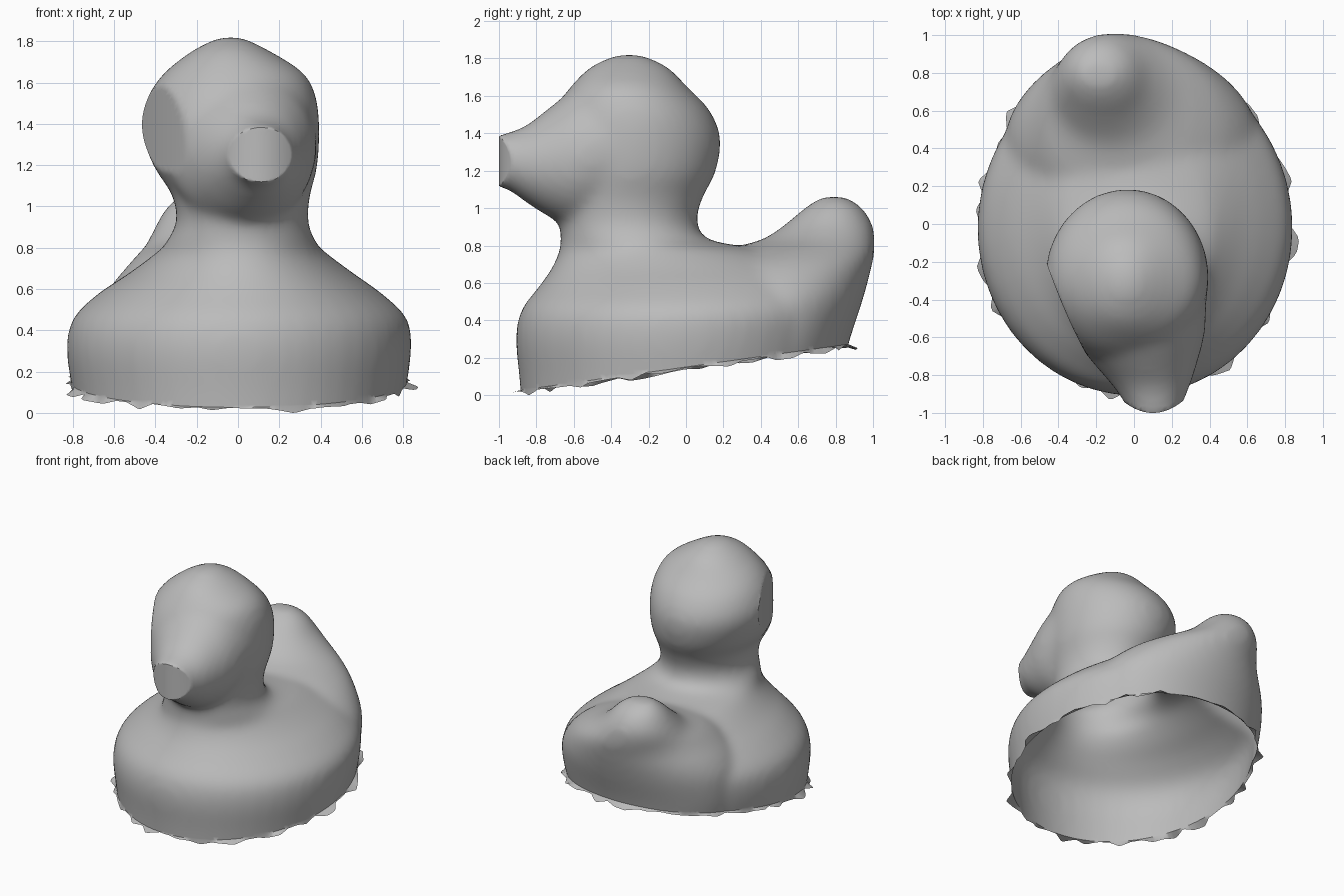
import bpy, bmesh, math, random
from mathutils import Vector

random.seed(4)
if "Cube" in bpy.data.objects:
    bpy.data.objects.remove(bpy.data.objects["Cube"])

grey = bpy.data.materials.new("plain grey")
grey.use_nodes = True
grey.diffuse_color = (0.5, 0.5, 0.5, 1)
grey.node_tree.nodes["Principled BSDF"].inputs["Base Color"].default_value = (0.5, 0.5, 0.5, 1)


def spline(rows, steps=4):
    """Catmull-Rom curve through rows of numbers."""
    out = []
    for i in range(len(rows) - 1):
        a, b, c, d = (Vector(rows[min(max(i + k, 0), len(rows) - 1)]) for k in (-1, 0, 1, 2))
        for s in range(steps):
            t = s / steps
            out.append(b + (c - a) * t / 2 + (a * 2 - b * 5 + c * 4 - d) * t * t / 2
                       + (b * 3 - a - c * 3 + d) * t ** 3 / 2)
    return out + [Vector(rows[-1])]


def loft(bm, rows, place, sides=48):
    """Closed skin over oval rings given as (station, u0, u1, v0, v1)."""
    rings = []
    for s, u0, u1, v0, v1 in spline(rows):
        ring = []
        for k in range(sides):
            a = math.tau * k / sides
            u = (u0 + u1) / 2 + (u1 - u0) / 2 * math.cos(a)
            v = (v0 + v1) / 2 + (v1 - v0) / 2 * math.sin(a)
            ring.append(bm.verts.new(place(s, u, v)))
        rings.append(ring)
    for p, q in zip(rings, rings[1:]):
        for k in range(sides):
            n = (k + 1) % sides
            bm.faces.new((p[k], p[n], q[n], q[k]))
    bm.faces.new(rings[0][::-1])
    bm.faces.new(rings[-1])


bm = bmesh.new()
upright = lambda s, u, v: (u, v, s)
forward = lambda s, u, v: (u, s, v)

# Body, neck and head: height, x range, y range
loft(bm, [
    (-0.20, -.77, .78, -.87, .78), (0.10, -.80, .81, -.89, .81), (0.33, -.83, .84, -.91, .86),
    (0.48, -.80, .82, -.88, .89), (0.60, -.68, .70, -.79, .86), (0.70, -.53, .56, -.72, .78),
    (0.79, -.41, .44, -.68, .52), (0.85, -.35, .38, -.67, .14), (0.95, -.30, .34, -.68, .06),
    (1.08, -.32, .35, -.71, .09), (1.22, -.41, .385, -.74, .16), (1.40, -.47, .395, -.75, .185),
    (1.55, -.44, .38, -.70, .125), (1.67, -.36, .32, -.62, .01), (1.78, -.22, .15, -.51, -.10),
    (1.845, -.09, .02, -.37, -.24)], upright)

# Upturned tail with wide skirts, leaning to the right
loft(bm, [
    (0.05, -.62, .58, .00, .81), (0.30, -.68, .66, -.05, .87), (0.50, -.68, .66, -.08, .935),
    (0.62, -.63, .59, -.05, .97), (0.72, -.55, .48, .02, .995), (0.79, -.49, .35, .15, 1.01),
    (0.85, -.44, .21, .39, 1.01), (0.93, -.40, .09, .52, 1.0), (1.03, -.34, -.01, .64, .94),
    (1.085, -.27, -.10, .73, .85)], upright)

# Beak, turned a little to the left: y, x range, z range
loft(bm, [
    (-1.06, -.01, .24, 1.15, 1.40), (-0.95, -.05, .26, 1.12, 1.43), (-0.85, -.12, .30, 1.05, 1.47),
    (-0.72, -.23, .34, 0.97, 1.57), (-0.58, -.33, .375, 0.92, 1.67),
    (-0.40, -.38, .385, 0.96, 1.73)], forward)

bmesh.ops.recalc_face_normals(bm, faces=bm.faces)
mesh = bpy.data.meshes.new("duck_shell")
bm.to_mesh(mesh)
bm.free()
duck = bpy.data.objects.new("duck_shell", mesh)
bpy.context.collection.objects.link(duck)

# Fuse the parts into one soft skin
fuse = duck.modifiers.new("fuse", 'REMESH')
fuse.mode = 'VOXEL'
fuse.voxel_size = 0.025
soften = duck.modifiers.new("soften", 'SMOOTH')
soften.factor = 0.5
soften.iterations = 18
skin = bpy.data.meshes.new_from_object(duck.evaluated_get(bpy.context.evaluated_depsgraph_get()))
duck.modifiers.clear()

# Slanted open underside
bm = bmesh.new()
bm.from_mesh(skin)
slope = Vector((0, -0.14, 1)).normalized()
bmesh.ops.bisect_plane(bm, geom=bm.verts[:] + bm.edges[:] + bm.faces[:], dist=0.001,
                       plane_co=(0, 0, 0.175), plane_no=slope, clear_inner=True)

# Blunt, slightly bowed beak tip
for v in bm.verts:
    v.co.y = max(v.co.y, -1.0 + 2.5 * (v.co.x - 0.1) ** 2) if v.co.z > 1 else v.co.y

# Torn fringe round the opening, in uneven flaps
flaps = [(random.random() ** 2 * 0.06, random.uniform(0, 0.035)) for _ in range(70)]
rim = [e for e in bm.edges if e.is_boundary]
new = bmesh.ops.extrude_edge_only(bm, edges=rim)["geom"]
for v in (g for g in new if isinstance(g, bmesh.types.BMVert)):
    turn = (math.atan2(v.co.y, v.co.x) / math.tau % 1) * len(flaps)
    i, t = int(turn) % len(flaps), turn % 1
    flare, drop = (a + (b - a) * t for a, b in zip(flaps[i], flaps[(i + 1) % len(flaps)]))
    v.co += Vector((v.co.x, v.co.y, 0)).normalized() * flare
    v.co.z = max(0, v.co.z - drop)

bm.to_mesh(skin)
bm.free()
duck.data = skin
skin.materials.clear()
skin.materials.append(grey)

# Rest on the ground
low = min(v.co.z for v in skin.vertices)
for v in skin.vertices:
    v.co.z -= low

bpy.context.view_layer.objects.active = duck
duck.select_set(True)
bpy.ops.object.shade_smooth_by_angle(angle=math.radians(40))
